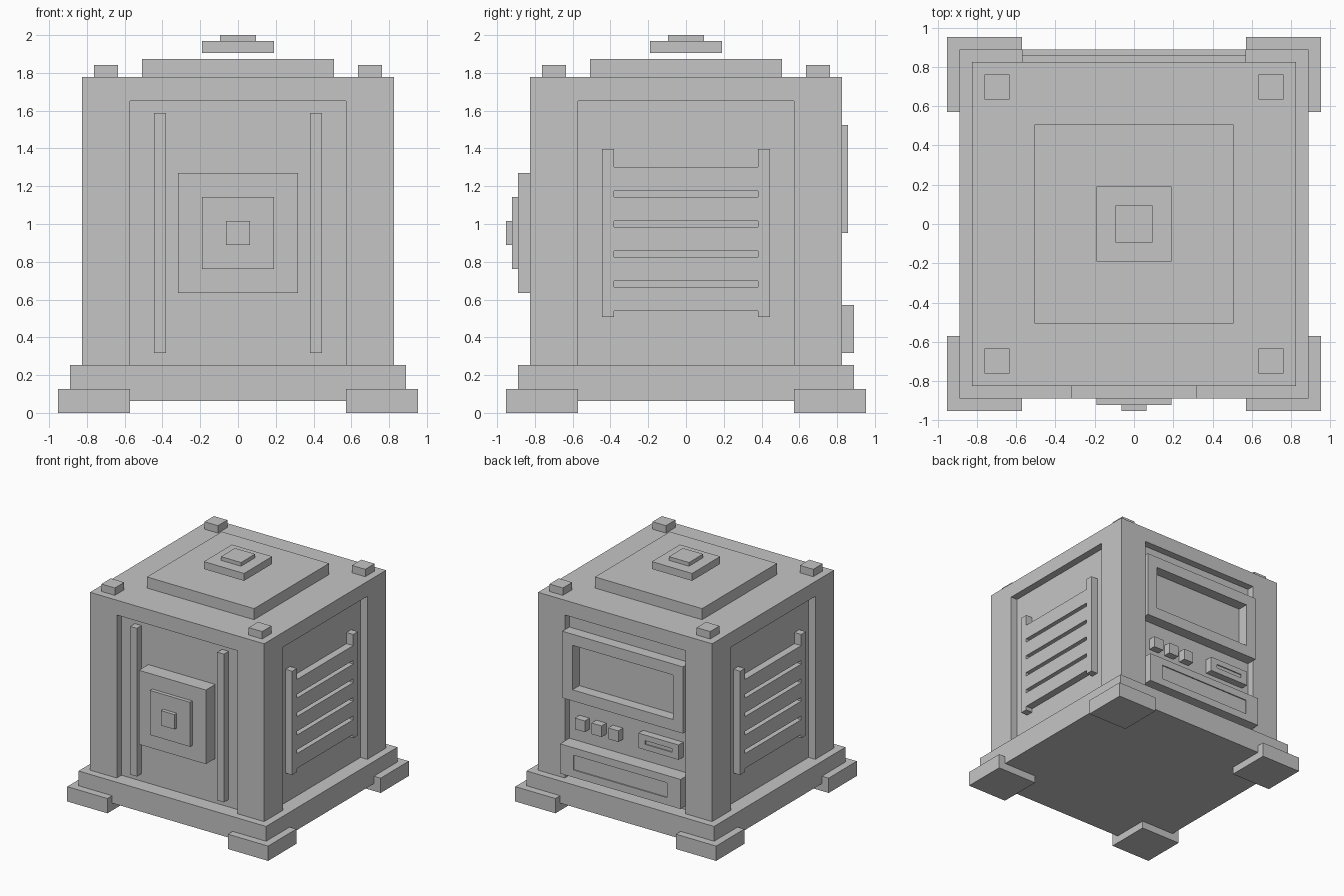
import bpy, bmesh
from mathutils import Vector

if "Cube" in bpy.data.objects:
    bpy.data.objects.remove(bpy.data.objects["Cube"])

U = 2 / 31.5  # the model sits on a regular grid of this step

grey = bpy.data.materials.new("plain grey")
grey.diffuse_color = (0.56, 0.56, 0.56, 1)
grey.use_nodes = True
grey.node_tree.nodes["Principled BSDF"].inputs["Base Color"].default_value = grey.diffuse_color


def boxes(name, *spans):
    """One object from boxes given as (x0, x1, y0, y1, z0, z1) in grid steps."""
    bm = bmesh.new()
    for x0, x1, y0, y1, z0, z1 in spans:
        verts = bmesh.ops.create_cube(bm, size=1)["verts"]
        size = Vector((x1 - x0, y1 - y0, z1 - z0))
        mid = Vector((x0 + x1, y0 + y1, z0 + z1)) / 2
        for v in verts:
            v.co = (v.co * size + mid) * U
    mesh = bpy.data.meshes.new(name)
    bm.to_mesh(mesh)
    bm.free()
    mesh.materials.append(grey)
    ob = bpy.data.objects.new(name, mesh)
    bpy.context.collection.objects.link(ob)
    return ob


def block(name, half, z0, z1):
    """Square block centred on the vertical axis."""
    return boxes(name, (-half, half, -half, half, z0, z1))


def corners(name, a, b, z0, z1):
    """The same box at all four corners."""
    for i, (sx, sy) in enumerate(((-1, -1), (1, -1), (-1, 1), (1, 1))):
        xs, ys = sorted((sx * a, sx * b)), sorted((sy * a, sy * b))
        boxes(f"{name}_{i + 1}", (*xs, *ys, z0, z1))


def framed(name, outer, inner, y0, y1, floor):
    """Frame on the back with a panel set into it, whose face is at floor."""
    x0, x1, z0, z1 = outer
    a0, a1, c0, c1 = inner
    boxes(name + "_frame",
          (x0, x1, y0, y1, z0, c0), (x0, x1, y0, y1, c1, z1),
          (x0, a0, y0, y1, c0, c1), (a1, x1, y0, y1, c0, c1))
    boxes(name + "_panel", (a0, a1, y0, floor, c0, c1))


# Base and feet
block("base", 14, 1, 4)
corners("foot", 9, 15, 0, 2)

# Body with a recess one step deep in every side
body = block("body", 13, 4, 28)
for i, (sx, sy) in enumerate(((0, -1), (0, 1), (-1, 0), (1, 0))):
    xs = sorted((sx * 12, sx * 14)) if sx else (-9, 9)
    ys = sorted((sy * 12, sy * 14)) if sy else (-9, 9)
    cutter = boxes(f"recess_cutter_{i + 1}", (*xs, *ys, 3, 26))
    cutter.hide_render = True
    cutter.hide_viewport = True
    mod = body.modifiers.new("recess", "BOOLEAN")
    mod.operation = "DIFFERENCE"
    mod.solver = "EXACT"
    mod.object = cutter

# Lid, hovering cap and corner studs
block("lid_plate", 8, 28, 29.5)
block("hovering_cap", 3, 30, 31)
block("cap_button", 1.5, 31, 31.5)
corners("stud", 10, 12, 28, 29)

# Front: two rails and a stepped block
for side, x in (("left", -7), ("right", 6)):
    boxes(f"front_rail_{side}", (x, x + 1, -13, -12, 5, 25))
boxes("front_block", (-5, 5, -14, -12, 10, 20))
boxes("front_block_step", (-3, 3, -14.5, -14, 12, 18))
boxes("front_block_knob", (-1, 1, -15, -14.5, 14, 16))

# Left and right: slatted vents
for side, s in (("left", -1), ("right", 1)):
    xs = sorted((s * 12, s * 13))
    bars = [(*xs, y, y + 1, 8, 22) for y in (-7, 6)]
    slats = [(*xs, -6, 6, 8.5 + 2.5 * k, 10.5 + 2.5 * k) for k in range(5)]
    boxes(f"vent_{side}", *bars, *slats)

# Back: screen, buttons, card slot and drawer
framed("screen", (-9, 9, 15, 24), (-7.5, 7.5, 16.5, 22.5), 12, 13.5, 12.03)
for i in range(3):
    x = 1 + 2.5 * i
    boxes(f"button_{i + 1}", (x, x + 1.5, 12, 13, 11, 12.5))
framed("card_slot", (-8, -2, 11, 13), (-7, -3, 11.75, 12.25), 12, 13, 12.85)
framed("drawer", (-9, 9, 5, 9), (-7, 7, 6, 8), 12, 14, 13.85)
